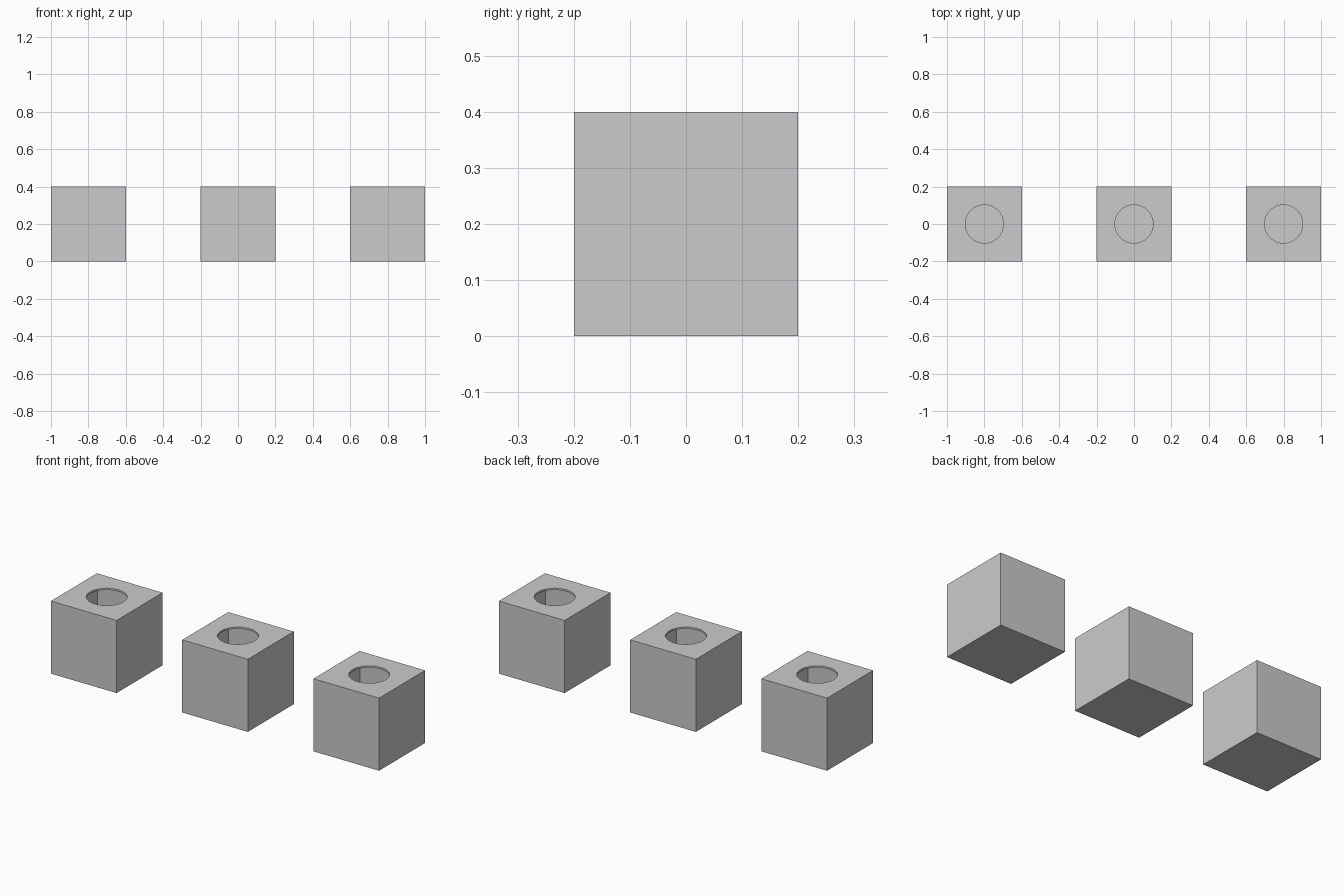
import bpy

if "Cube" in bpy.data.objects:
    bpy.data.objects.remove(bpy.data.objects["Cube"])

SIZE, WALL, HOLE_R = 0.4, 0.01, 0.102


def cut(target, cutter):
    mod = target.modifiers.new("cut", 'BOOLEAN')
    mod.operation = 'DIFFERENCE'
    mod.solver = 'EXACT'
    mod.object = cutter
    bpy.context.view_layer.objects.active = target
    bpy.ops.object.modifier_apply(modifier=mod.name)
    bpy.data.objects.remove(cutter, do_unlink=True)


def hollow_box(name, x):
    # outer shell
    bpy.ops.mesh.primitive_cube_add(size=SIZE, location=(x, 0, SIZE / 2))
    box = bpy.context.object
    box.name = name
    # square cavity inside
    bpy.ops.mesh.primitive_cube_add(size=SIZE - 2 * WALL, location=(x, 0, SIZE / 2))
    cut(box, bpy.context.object)
    # round opening in the lid
    bpy.ops.mesh.primitive_cylinder_add(vertices=64, radius=HOLE_R, depth=0.1,
                                        location=(x, 0, SIZE))
    cut(box, bpy.context.object)
    bpy.ops.object.select_all(action='DESELECT')
    box.select_set(True)
    bpy.context.view_layer.objects.active = box
    bpy.ops.object.shade_smooth_by_angle()


# row of three boxes
for name, x in (("left_box", -0.8), ("middle_box", 0), ("right_box", 0.8)):
    hollow_box(name, x)
